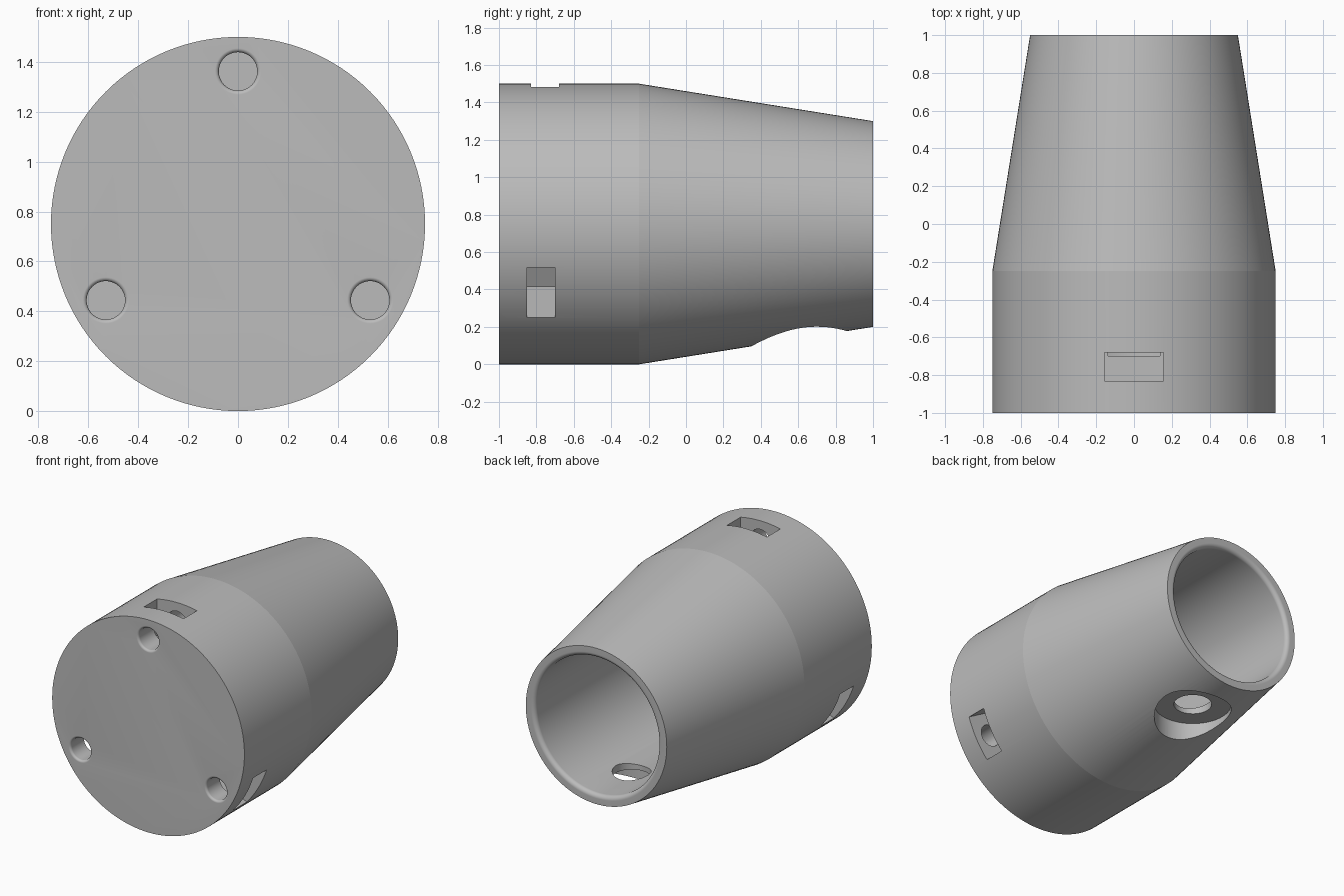
import bpy, bmesh, math
from mathutils import Matrix, Vector

cube = bpy.data.objects.get("Cube")
if cube:
    bpy.data.objects.remove(cube, do_unlink=True)

AXIS = 0.75      # height of the long axis
BOLT_R = 0.612   # bolt circle radius

grey = bpy.data.materials.new("plain_grey")
grey.use_nodes = True
grey.diffuse_color = (0.5, 0.5, 0.5, 1)
grey.node_tree.nodes["Principled BSDF"].inputs["Base Color"].default_value = (0.5, 0.5, 0.5, 1)


def finish(name, bm):
    bmesh.ops.recalc_face_normals(bm, faces=bm.faces)
    mesh = bpy.data.meshes.new(name)
    bm.to_mesh(mesh)
    bm.free()
    mesh.materials.append(grey)
    ob = bpy.data.objects.new(name, mesh)
    bpy.context.collection.objects.link(ob)
    return ob


def lathe(name, profile, sides, x=0, z=AXIS):
    """Solid of revolution along y from (radius, y) pairs."""
    bm = bmesh.new()
    rings = []
    for r, y in profile:
        angles = [2 * math.pi * i / sides for i in range(sides)]
        rings.append([bm.verts.new((x + r * math.sin(a), y, z + r * math.cos(a))) for a in angles])
    for a, b in zip(rings, rings[1:]):
        for i in range(sides):
            j = (i + 1) % sides
            bm.faces.new((a[i], a[j], b[j], b[i]))
    bm.faces.new(rings[0])
    bm.faces.new(rings[-1])
    return finish(name, bm)


def flare(radius, size, y, inward, steps=12):
    """Rounded mouth: quarter arc widening out to the face at y."""
    arc = [i * math.pi / 2 / steps for i in range(steps + 1)]
    return [(radius + size * (1 - math.sin(a)), y + inward * size * (1 - math.cos(a))) for a in arc]


def upright(name, radius, y, z0, z1, sides=64):
    bm = bmesh.new()
    bmesh.ops.create_cone(bm, cap_ends=True, segments=sides, radius1=radius, radius2=radius,
                          depth=z1 - z0, matrix=Matrix.Translation((0, y, (z0 + z1) / 2)))
    return finish(name, bm)


def slot(name, angle, floor, y0, y1):
    """Radial pocket, cut inwards to the floor radius."""
    bm = bmesh.new()
    turn = Matrix.Translation((0, 0, AXIS)) @ Matrix.Rotation(angle, 4, 'Y')
    place = Matrix.Translation((0, (y0 + y1) / 2, (floor + 0.9) / 2))
    size = Matrix.Diagonal((0.31, y1 - y0, 0.9 - floor, 1))
    bmesh.ops.create_cube(bm, size=1, matrix=turn @ place @ size)
    return finish(name, bm)


# Outer shell: straight front, tapered back
body = lathe("housing", [(0.75, -1), (0.75, -0.25), (0.55, 1)], 128)

# Main bore, with a rounded mouth at the back
cutters = [lathe("bore_cutter", [(0.51, 1.1)] + flare(0.48, 0.03, 1, -1) + [(0.48, -0.7)], 128)]

# Three bolt holes, each crossing a nut slot
for i, label in enumerate(("top", "left", "right")):
    a = i * 2 * math.pi / 3
    x, z = BOLT_R * math.sin(a), AXIS + BOLT_R * math.cos(a)
    profile = [(0.093, -1.1)] + flare(0.077, 0.016, -1, 1) + [(0.077, -0.5)]
    cutters.append(lathe(label + "_bolt_cutter", profile, 48, x, z))
    if i == 0:
        cutters.append(slot(label + "_slot_cutter", a, 0.46, -0.83, -0.68))
    else:
        cutters.append(slot(label + "_slot_cutter", a, 0.4, -0.85, -0.7))

# Stepped hole underneath
cutters.append(upright("counterbore_cutter", 0.255, 0.605, -0.2, 0.235))
cutters.append(upright("cable_hole_cutter", 0.125, 0.605, -0.1, 0.5, 48))

# Cut everything, then remove the cutters
bpy.context.view_layer.objects.active = body
for cutter in cutters:
    cutter.hide_render = True
    mod = body.modifiers.new(cutter.name, 'BOOLEAN')
    mod.operation = 'DIFFERENCE'
    mod.solver = 'EXACT'
    mod.object = cutter
    bpy.ops.object.modifier_apply(modifier=mod.name)
for cutter in cutters:
    bpy.data.objects.remove(cutter, do_unlink=True)

bpy.ops.object.select_all(action='DESELECT')
body.select_set(True)
bpy.ops.object.shade_smooth_by_angle(angle=math.radians(8.6))
